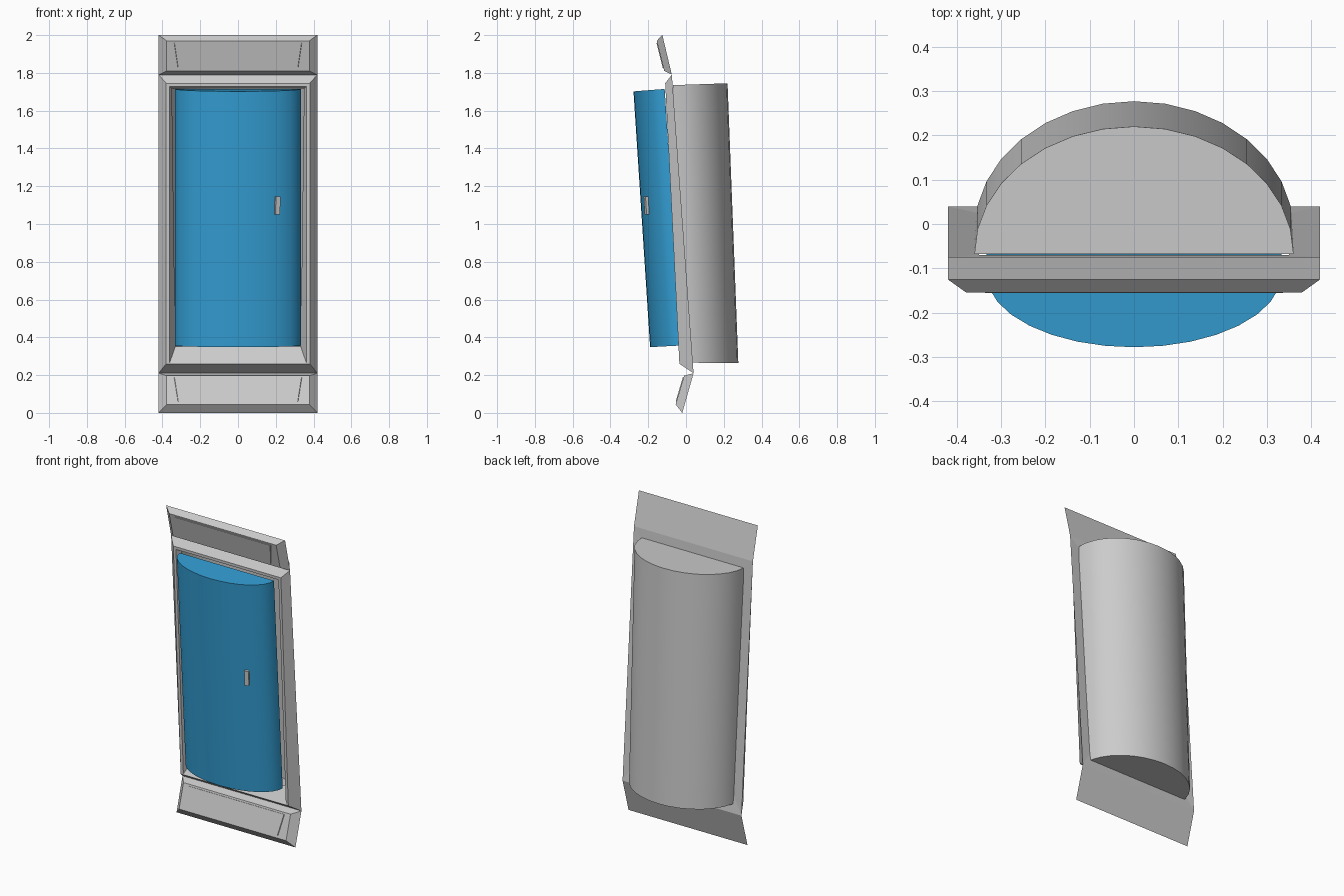
import bpy, bmesh, math
from mathutils import Vector

if "Cube" in bpy.data.objects:
    bpy.data.objects.remove(bpy.data.objects["Cube"])

blue = bpy.data.materials.new("door_blue")
blue.diffuse_color = (0.033, 0.342, 0.656, 1)
blue.use_nodes = True
blue.node_tree.nodes["Principled BSDF"].inputs["Base Color"].default_value = blue.diffuse_color


def make(name, verts, faces, mat=None, smooth=False):
    bm = bmesh.new()
    vs = [bm.verts.new(v) for v in verts]
    for f in faces:
        bm.faces.new([vs[i] for i in f])
    bmesh.ops.recalc_face_normals(bm, faces=bm.faces[:])
    me = bpy.data.meshes.new(name)
    bm.to_mesh(me)
    bm.free()
    ob = bpy.data.objects.new(name, me)
    bpy.context.collection.objects.link(ob)
    if mat:
        me.materials.append(mat)
    if smooth:
        bpy.context.view_layer.objects.active = ob
        ob.select_set(True)
        bpy.ops.object.shade_smooth_by_angle(angle=math.radians(35))
        ob.select_set(False)
    return ob


def quad(half_bottom, bottom, half_top, top):
    """Four corners, mirrored in x, from a bottom and a top (y, z) point."""
    return [(-half_bottom, *bottom), (half_bottom, *bottom),
            (half_top, *top), (-half_top, *top)]


def ring(a, b):
    """Faces bridging two four-corner loops."""
    return [(4*a + i, 4*a + (i+1) % 4, 4*b + (i+1) % 4, 4*b + i) for i in range(4)]


def half_drum(name, half, bottom, top, closed, mat=None, n=16):
    """Leaning half-elliptic drum; bottom and top are (centre, apex) pairs in (y, z)."""
    verts = []
    for c, apex in (bottom, top):
        c, apex = Vector(c), Vector(apex)
        for i in range(n + 1):
            t = math.pi * i / n
            p = c + (apex - c) * math.sin(t)
            verts.append((half * math.cos(t), p.x, p.y))
    m = n + 1
    faces = [(i, i+1, m+i+1, m+i) for i in range(n)]
    faces += [tuple(range(m)), tuple(range(m, 2*m))]
    if closed:
        faces.append((0, n, m+n, m))
    return make(name, verts, faces, mat, True)


def panel(name, back, front):
    """Chamfered panel with a thin raised plate on its face."""
    make(name, quad(0.42, back[0], 0.42, back[1]) + quad(0.378, front[0], 0.378, front[1]),
         ring(0, 1) + [(0, 1, 2, 3), (4, 5, 6, 7)])
    lo, hi = Vector(front[0]), Vector(front[1])
    d = hi - lo
    out = Vector((-d.y, d.x)).normalized() * 0.004
    a, b = lo + d * 0.1, lo + d * 0.93
    make(name + "_plate",
         quad(0.318, a, 0.338, b) + quad(0.316, a + out, 0.336, b + out),
         ring(0, 1) + [(4, 5, 6, 7)])


# door surround: back edge, chamfered front edge, front face, sloped recess
make("door_frame",
     quad(0.42, (0.04, 0.21), 0.42, (-0.075, 1.79))
     + quad(0.38, (-0.035, 0.26), 0.38, (-0.11, 1.745))
     + quad(0.362, (-0.034, 0.264), 0.362, (-0.109, 1.727))
     + quad(0.332, (0.02, 0.352), 0.35, (-0.07, 1.718)),
     ring(0, 1) + ring(1, 2) + ring(2, 3) + ring(3, 0))

# angled panels above and below the door
panel("top_panel", ((-0.075, 1.79), (-0.125, 2.0)), ((-0.115, 1.81), (-0.155, 1.97)))
panel("bottom_panel", ((-0.02, 0.0), (0.04, 0.21)), ((-0.055, 0.045), (-0.01, 0.197)))

# rounded rear housing
half_drum("rear_housing", 0.36, ((-0.015, 0.266), (0.277, 0.264)),
          ((-0.068, 1.735), (0.22, 1.745)), False)

# curved blue door
half_drum("door", 0.333, ((-0.025, 0.357), (-0.19, 0.348)),
          ((-0.113, 1.715), (-0.278, 1.702)), True, blue)

# door handle
bpy.ops.mesh.primitive_cube_add(size=1, location=(0.208, -0.207, 1.098),
                                rotation=(math.radians(3.8), 0, math.radians(22)))
handle = bpy.context.object
handle.name = "door_handle"
handle.scale = (0.026, 0.02, 0.095)
